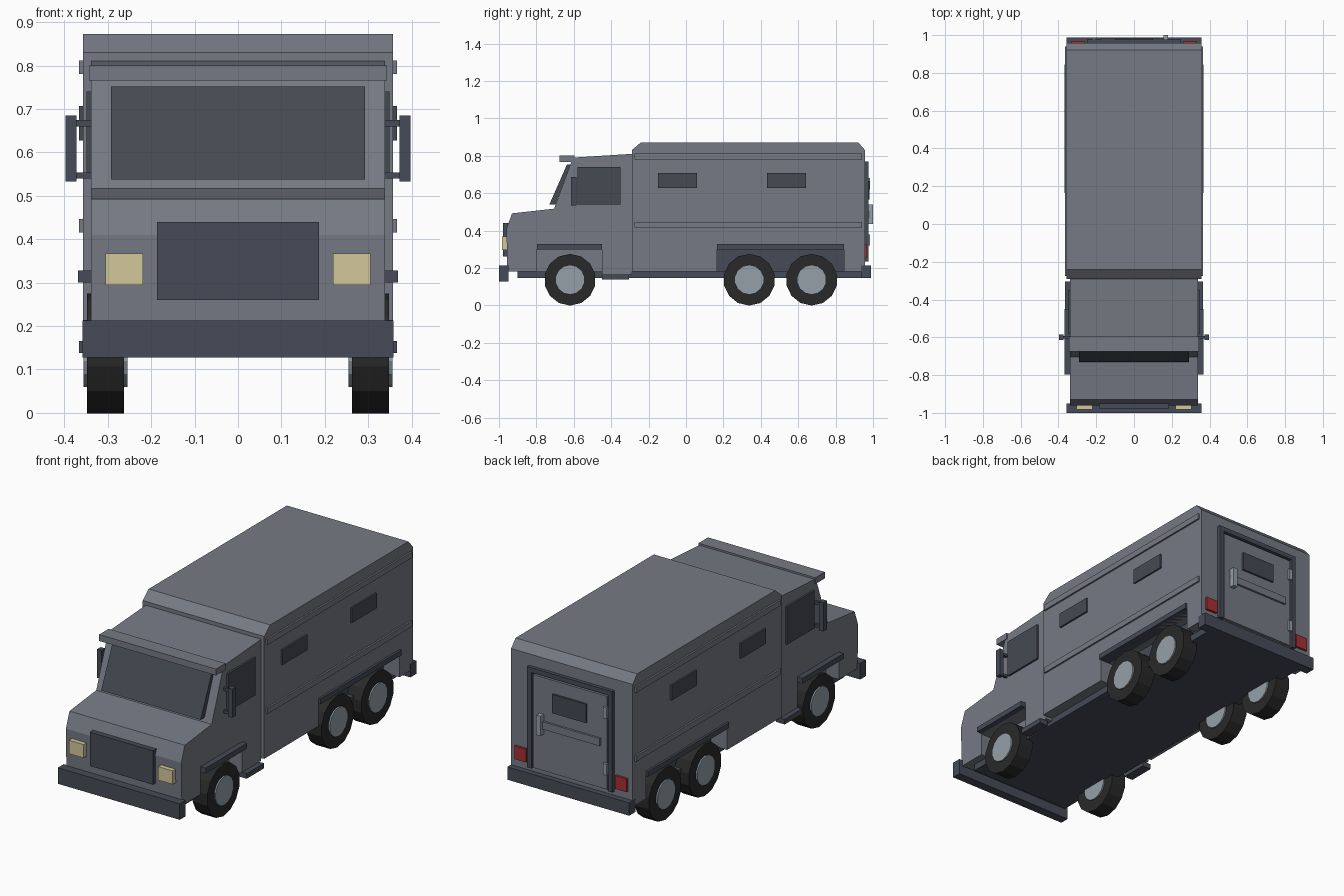
import bpy
import bmesh
import math

if "Cube" in bpy.data.objects:
    bpy.data.objects.remove(bpy.data.objects["Cube"], do_unlink=True)


def material(name, rgb):
    m = bpy.data.materials.new(name)
    m.use_nodes = True
    m.diffuse_color = (*rgb, 1)
    m.node_tree.nodes["Principled BSDF"].inputs["Base Color"].default_value = (*rgb, 1)
    return m


BODY = material("armour grey", (0.18, 0.195, 0.23))
TRIM = material("dark trim", (0.061, 0.07, 0.095))
GLASS = material("tinted glass", (0.058, 0.068, 0.085))
RUBBER = material("tyre black", (0.022, 0.022, 0.022))
STEEL = material("hub steel", (0.3, 0.35, 0.39))
LAMP = material("headlight cream", (0.65, 0.58, 0.33))
RED = material("tail light red", (0.38, 0.03, 0.03))


def finish(name, bm, mat):
    bmesh.ops.recalc_face_normals(bm, faces=bm.faces)
    mesh = bpy.data.meshes.new(name)
    bm.to_mesh(mesh)
    bm.free()
    mesh.materials.append(mat)
    ob = bpy.data.objects.new(name, mesh)
    bpy.context.collection.objects.link(ob)
    return ob


def box(name, xs, ys, zs, mat):
    """Box given by its extents along each axis."""
    bm = bmesh.new()
    bmesh.ops.create_cube(bm, size=1)
    for v in bm.verts:
        v.co = [(r[0] + r[1]) / 2 + c * (r[1] - r[0]) for c, r in zip(v.co, (xs, ys, zs))]
    return finish(name, bm, mat)


def wide(name, half, ys, zs, mat):
    return box(name, (-half, half), ys, zs, mat)


def pair(name, xs, ys, zs, mat):
    box("left_" + name, xs, ys, zs, mat)
    box("right_" + name, (-xs[1], -xs[0]), ys, zs, mat)


def extrude(name, profile, half, mat):
    """Side profile in (y, z) extruded across the width."""
    bm = bmesh.new()
    face = bm.faces.new([bm.verts.new((-half, y, z)) for y, z in profile])
    new = bmesh.ops.extrude_face_region(bm, geom=[face])["geom"]
    bmesh.ops.translate(bm, vec=(2 * half, 0, 0),
                        verts=[v for v in new if isinstance(v, bmesh.types.BMVert)])
    return finish(name, bm, mat)


def disc(name, x, y, radius, depth, sides, mat):
    """Cylinder with its axis across the vehicle."""
    bm = bmesh.new()
    bmesh.ops.create_cone(bm, cap_ends=True, segments=sides, radius1=radius,
                          radius2=radius, depth=depth)
    for v in bm.verts:
        px, py, pz = v.co
        v.co = (x + pz, y + px, AXLE_Z + py)
    ob = finish(name, bm, mat)
    return ob


AXLE_Z = 0.137

# Cab and cargo shells with open wheel arches
extrude("cab", [(-0.955, 0.18), (-0.96, 0.41), (-0.93, 0.492), (-0.705, 0.517),
                (-0.605, 0.79), (-0.29, 0.81), (-0.29, 0.165), (-0.45, 0.165),
                (-0.45, 0.3), (-0.8, 0.3), (-0.8, 0.18)], 0.339, BODY)
extrude("cargo_box", [(-0.29, 0.18), (-0.29, 0.83), (-0.24, 0.872), (0.92, 0.872),
                      (0.957, 0.83), (0.957, 0.18), (0.845, 0.18), (0.845, 0.3),
                      (0.165, 0.3), (0.165, 0.18)], 0.357, BODY)
wide("front_wheel_well", 0.262, (-0.81, -0.44), (0.165, 0.31), BODY)
wide("rear_wheel_well", 0.262, (0.155, 0.855), (0.15, 0.31), TRIM)
wide("chassis", 0.3, (-0.9, 0.94), (0.145, 0.181), TRIM)
wide("front_bumper", 0.358, (-1.0, -0.95), (0.128, 0.213), TRIM)
wide("rear_bumper", 0.358, (0.935, 0.988), (0.145, 0.213), TRIM)

# Nose and windscreen
wide("grille", 0.186, (-0.978, -0.95), (0.26, 0.44), TRIM)
pair("headlight", (0.219, 0.305), (-0.983, -0.95), (0.295, 0.367), LAMP)
extrude("windscreen", [(-0.731, 0.538), (-0.637, 0.752), (-0.618, 0.752),
                       (-0.698, 0.538)], 0.292, GLASS)
wide("roof_visor", 0.343, (-0.675, -0.595), (0.766, 0.8), BODY)

# Side fittings, mirrored
pair("cab_window", (0.33, 0.349), (-0.58, -0.35), (0.54, 0.74), GLASS)
pair("mirror", (0.372, 0.397), (-0.615, -0.585), (0.533, 0.685), TRIM)
for i, z in enumerate((0.54, 0.66)):
    pair(f"mirror_arm_{i + 1}", (0.335, 0.375), (-0.607, -0.593), (z, z + 0.014), TRIM)
pair("front_fender", (0.3, 0.369), (-0.797, -0.45), (0.3, 0.328), TRIM)
pair("rear_fender", (0.3, 0.369), (0.165, 0.845), (0.3, 0.328), TRIM)
pair("step", (0.315, 0.366), (-0.45, -0.305), (0.138, 0.165), TRIM)
for name, z in (("lower_rail", 0.415), ("upper_rail", 0.781)):
    pair(name, (0.35, 0.366), (-0.275, 0.94), (z, z + 0.031), BODY)
for name, y in (("front_gun_window", -0.15), ("rear_gun_window", 0.432)):
    pair(name, (0.35, 0.366), (y, y + 0.21), (0.627, 0.707), GLASS)

# Wheels
for axle, y in (("front", -0.62), ("middle", 0.338), ("rear", 0.672)):
    for side, s in (("left", 1), ("right", -1)):
        disc(f"{side}_{axle}_tyre", s * 0.305, y, 0.138, 0.086, 14, RUBBER)
        disc(f"{side}_{axle}_hub", s * 0.305, y, 0.077, 0.101, 14, STEEL)

# Back door and lamps
pair("door_frame_post", (0.225, 0.25), (0.95, 0.976), (0.235, 0.77), TRIM)
wide("door_frame_head", 0.25, (0.95, 0.976), (0.745, 0.77), TRIM)
wide("back_door", 0.218, (0.95, 0.972), (0.24, 0.735), BODY)
wide("back_door_window", 0.1, (0.965, 0.982), (0.565, 0.665), GLASS)
wide("back_door_bar", 0.18, (0.965, 0.983), (0.465, 0.505), BODY)
box("door_handle", (0.155, 0.18), (0.965, 1.0), (0.435, 0.54), STEEL)
for i, z in enumerate((0.32, 0.62)):
    box(f"door_hinge_{i + 1}", (-0.222, -0.202), (0.965, 0.985), (z, z + 0.06), STEEL)
pair("tail_light", (0.262, 0.33), (0.95, 0.969), (0.255, 0.325), RED)
